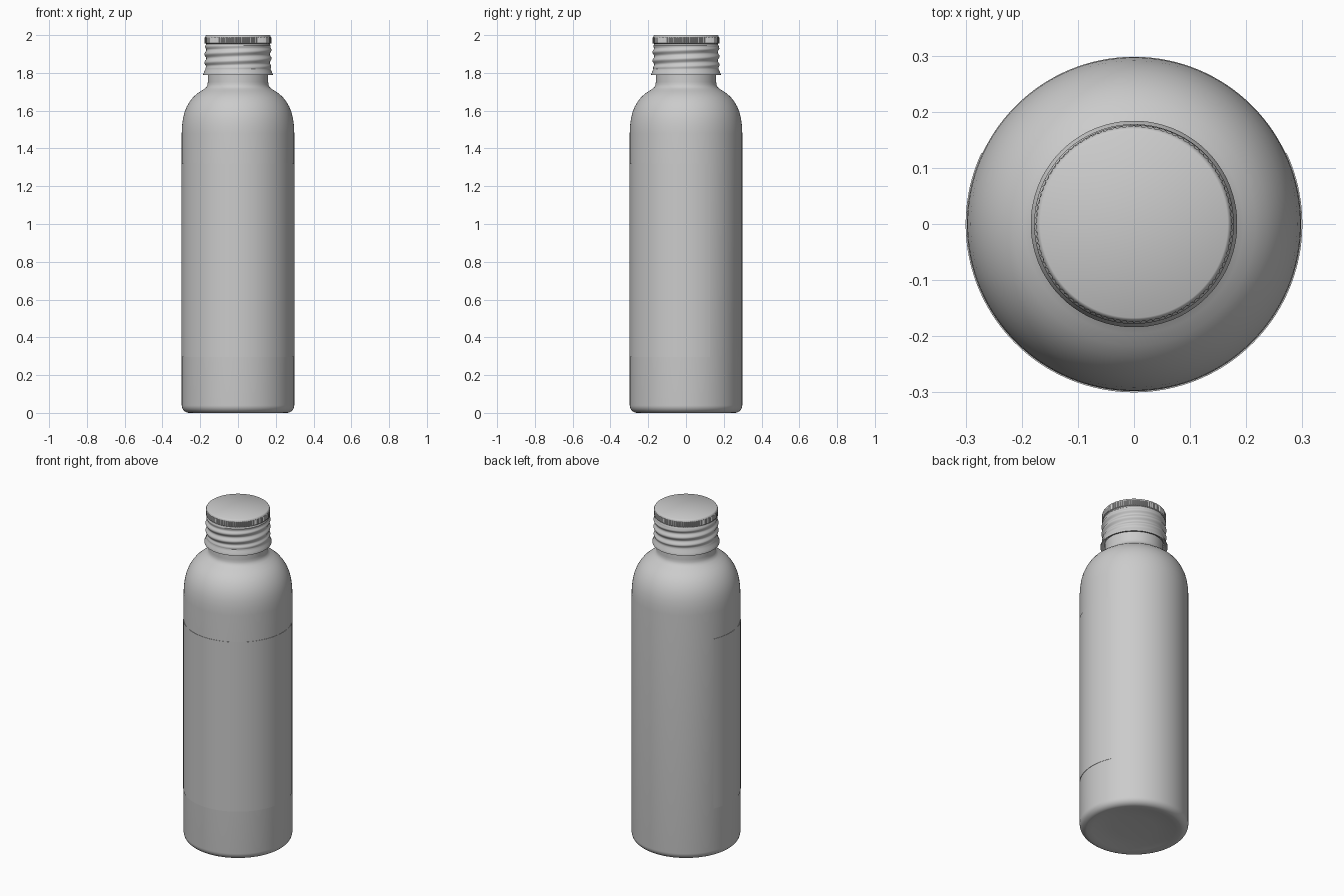
import bpy, bmesh, math
from math import sin, cos, pi, tau, radians

if "Cube" in bpy.data.objects:
    bpy.data.objects.remove(bpy.data.objects["Cube"])


def make_object(name, bm, angle=35):
    bmesh.ops.remove_doubles(bm, verts=bm.verts, dist=1e-6)
    bmesh.ops.recalc_face_normals(bm, faces=bm.faces)
    me = bpy.data.meshes.new(name)
    bm.to_mesh(me)
    bm.free()
    ob = bpy.data.objects.new(name, me)
    bpy.context.collection.objects.link(ob)
    bpy.ops.object.select_all(action='DESELECT')
    ob.select_set(True)
    bpy.context.view_layer.objects.active = ob
    bpy.ops.object.shade_smooth_by_angle(angle=radians(angle))
    return ob


def lathe(name, profile, segs, offset=None, start=0.0, sweep=tau, angle=35):
    """Revolve (r, z) points; offset(i, z, theta) adds to the radius."""
    bm = bmesh.new()
    full = abs(sweep - tau) < 1e-6
    n = segs if full else segs + 1
    rings = []
    for i, (r, z) in enumerate(profile):
        if r == 0:
            rings.append([bm.verts.new((0, 0, z))] * n)
            continue
        ring = []
        for k in range(n):
            t = start + sweep * k / segs
            rr = r + (offset(i, z, t) if offset else 0)
            ring.append(bm.verts.new((rr * cos(t), rr * sin(t), z)))
        rings.append(ring)
    for a, b in zip(rings, rings[1:]):
        for k in range(segs):
            j = (k + 1) % n
            vs = list(dict.fromkeys((a[k], a[j], b[j], b[k])))
            if len(vs) > 2:
                bm.faces.new(vs)
    return make_object(name, bm, angle)


# Bottle body: concave base, rounded foot, straight wall, domed shoulder, neck
R = 0.298
foot = [(R - 0.04 + 0.04 * sin(a), 0.04 - 0.04 * cos(a))
        for a in (pi / 2 * i / 8 for i in range(9))]
shoulder = [(R, 1.48), (0.2965, 1.52), (0.291, 1.56), (0.283, 1.592), (0.271, 1.622),
            (0.256, 1.648), (0.238, 1.671), (0.217, 1.69), (0.195, 1.705),
            (0.177, 1.716), (0.166, 1.726), (0.161, 1.738), (0.16, 1.752)]
body = [(0, 0.018), (0.12, 0.017), (0.19, 0.012), (0.23, 0.004)] + foot + shoulder
body += [(0.16, 1.97), (0.145, 1.97), (0.145, 1.76)]
lathe("bottle_body", body, 128)

# Label wrapped around the front, open at the back
lathe("label", [(R, 0.295), (0.3, 0.295), (0.3, 1.32), (R, 1.32)], 96,
      start=radians(-205), sweep=radians(230))

# Screw cap: flared skirt, rolled helical thread, knurled band, flat top
skirt = [(0.161, 1.80), (0.176, 1.788), (0.184, 1.788), (0.184, 1.794),
         (0.180, 1.802), (0.177, 1.812)]
N = 36
thread = [(0.173, 1.82 + 0.125 * i / N) for i in range(N + 1)]
knurl = [(0.169, 1.951), (0.169, 1.954), (0.174, 1.957), (0.174, 1.986)]
top = [(0.1735, 1.991), (0.171, 1.997), (0.167, 2.0), (0.0, 2.0)]
first_thread = len(skirt)
first_knurl = first_thread + len(thread)


def cap_offset(i, z, t):
    if first_thread <= i < first_knurl:
        f = (i - first_thread) / N
        fade = min(1, f * 6, (1 - f) * 6)
        return 0.005 * fade * sin(tau * (z - 1.82) / 0.045 - t)
    if first_knurl + 2 <= i < first_knurl + 4:
        return 0.0025 * cos(96 * t)
    return 0


lathe("screw_cap", skirt + thread + knurl + top, 384, cap_offset, angle=40)
